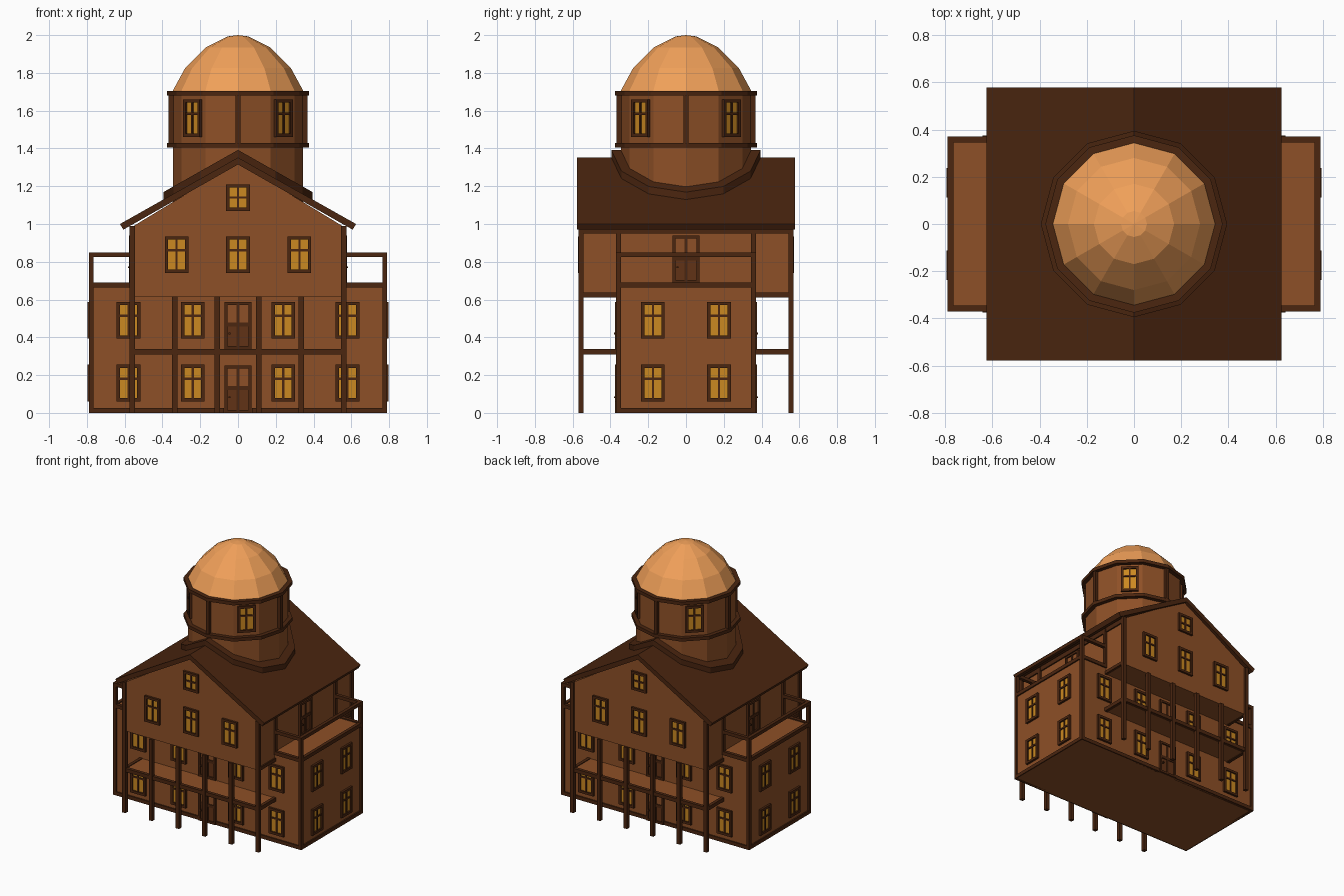
import bpy, bmesh, math
from mathutils import Matrix, Vector

if "Cube" in bpy.data.objects:
    bpy.data.objects.remove(bpy.data.objects["Cube"])


def material(name, r, g, b):
    m = bpy.data.materials.new(name)
    m.diffuse_color = (r, g, b, 1)
    m.use_nodes = True
    m.node_tree.nodes["Principled BSDF"].inputs["Base Color"].default_value = m.diffuse_color
    return m


WALL = material("wall_brown", 0.27, 0.08, 0.02)
DARK = material("dark_timber", 0.07, 0.019, 0.005)
LEAF = material("door_wood", 0.12, 0.032, 0.008)
GLASS = material("amber_glass", 0.60, 0.25, 0.015)
DOME = material("dome_copper", 0.87, 0.35, 0.10)


def finish(name, bm, mat):
    bmesh.ops.recalc_face_normals(bm, faces=bm.faces)
    me = bpy.data.meshes.new(name)
    bm.to_mesh(me)
    bm.free()
    me.materials.append(mat)
    ob = bpy.data.objects.new(name, me)
    bpy.context.collection.objects.link(ob)
    return ob


def boxes(name, mat, items, mw=None):
    """One object from boxes given as (x0, x1, y0, y1, z0, z1)."""
    bm = bmesh.new()
    for x0, x1, y0, y1, z0, z1 in items:
        m = Matrix.Translation(((x0 + x1) / 2, (y0 + y1) / 2, (z0 + z1) / 2))
        m = m @ Matrix.Diagonal((x1 - x0, y1 - y0, z1 - z0, 1))
        bmesh.ops.create_cube(bm, size=1, matrix=m)
    ob = finish(name, bm, mat)
    if mw is not None:
        ob.matrix_world = mw
    return ob


def extrude_y(name, mat, profile, half):
    bm = bmesh.new()
    f = bm.faces.new([bm.verts.new((x, -half, z)) for x, z in profile])
    r = bmesh.ops.extrude_face_region(bm, geom=[f])
    vs = [v for v in r["geom"] if isinstance(v, bmesh.types.BMVert)]
    bmesh.ops.translate(bm, verts=vs, vec=(0, 2 * half, 0))
    return finish(name, bm, mat)


def lathe(name, mat, profile, closed=False, drop=0.0):
    """12-sided revolve; drop tilts heights to follow the roof slope."""
    bm = bmesh.new()
    rings = []
    for r, z in profile:
        ring = []
        for i in range(12):
            a = i * math.pi / 6
            x = r * math.cos(a)
            ring.append(bm.verts.new((x, r * math.sin(a), z - drop * abs(x))))
        rings.append(ring)
    pairs = list(zip(rings, rings[1:])) + ([(rings[-1], rings[0])] if closed else [])
    for a, b in pairs:
        for i in range(12):
            j = (i + 1) % 12
            bm.faces.new((a[i], a[j], b[j], b[i]))
    if not closed:
        bm.faces.new(rings[0])
        bm.faces.new(rings[-1])
    bmesh.ops.remove_doubles(bm, verts=bm.verts, dist=1e-5)
    return finish(name, bm, mat)


def on_wall(turn, across, dist, z):
    """Placement on a wall: turn 0 = front, 90 = right."""
    return Matrix.Rotation(math.radians(turn), 4, "Z") @ Matrix.Translation((across, -dist, z))


def frame(w, h, t, d):
    return [(-w, -w + t, -d, 0, 0, h), (w - t, w, -d, 0, 0, h),
            (-w, w, -d, 0, h - t, h), (-w, w, -d, 0, 0, t)]


def window(mw, h=0.195, w=0.0625, split=0.62):
    boxes("window_frame", DARK, frame(w, h, 0.018, 0.016) + [
        (-0.006, 0.006, -0.012, 0, 0, h),
        (-w, w, -0.012, 0, h * split - 0.006, h * split + 0.006)], mw)
    boxes("window_glass", GLASS, [(-w + 0.01, w - 0.01, -0.005, 0.002, 0.01, h - 0.01)], mw)


def door(mw, h=0.25, w=0.072):
    boxes("door_frame", DARK, frame(w, h, 0.016, 0.016) + [
        (-0.007, 0.007, -0.012, 0, 0, h), (-w, w, -0.012, 0, 0.12, 0.142)], mw)
    boxes("door_leaf", LEAF, [(-w + 0.01, w - 0.01, -0.005, 0.002, 0.005, 0.125)], mw)
    boxes("door_panes", WALL, [(-w + 0.01, w - 0.01, -0.006, 0.002, 0.13, h - 0.01)], mw)
    boxes("door_handle", DARK, [(-0.05, -0.04, -0.022, 0, 0.078, 0.088)], mw)


S = (-1, 1)

# Lower and upper house bodies
boxes("lower_house", WALL, [(-0.78, 0.78, -0.36, 0.36, 0, 0.682)])
extrude_y("upper_house", WALL, [(-0.56, 0.615), (0.56, 0.615), (0.56, 0.985),
                               (0, 1.325), (-0.56, 0.985)], 0.555)

# Gable roof
extrude_y("roof", DARK, [(0, 1.352), (0.625, 1.0), (0.607, 0.97), (0, 1.315),
                        (-0.607, 0.97), (-0.625, 1.0)], 0.578)

# Base strip, terrace border and terrace railings
trim, rails, posts, eaves = [], [], [], []
for s in S:
    x0, x1 = sorted((s * 0.765, s * 0.79))
    trim += [(x0, x1, -0.37, 0.37, 0, 0.027), (x0, x1, -0.37, 0.37, 0.663, 0.69)]
    rails.append((x0, x1, -0.37, 0.37, 0.825, 0.85))
    e0, e1 = sorted((s * 0.55, s * 0.57))
    eaves.append((e0, e1, -0.555, 0.555, 0.95, 0.985))
    for t in S:
        y0, y1 = sorted((t * 0.345, t * 0.37))
        a0, a1 = sorted((s * 0.075, s * 0.78))
        b0, b1 = sorted((s * 0.55, s * 0.78))
        trim += [(a0, a1, y0, y1, 0, 0.027), (b0, b1, y0, y1, 0.663, 0.69)]
        rails.append((b0, b1, y0, y1, 0.825, 0.85))
        posts.append((x0, x1, y0, y1, 0, 0.845))
        posts.append((min(s * 0.55, s * 0.575), max(s * 0.55, s * 0.575), y0, y1, 0.67, 0.98))
        # overhang edge beam
        c0, c1 = sorted((t * 0.36, t * 0.565))
        eaves.append((e0, e1, c0, c1, 0.612, 0.637))
boxes("base_and_terrace_trim", DARK, trim)
boxes("terrace_rails", DARK, rails)
boxes("corner_posts", DARK, posts)
boxes("wall_beams", DARK, eaves)

# Front and back galleries with columns
for t in S:
    y0, y1 = sorted((t * 0.542, t * 0.57))
    cols = []
    for s in S:
        for x, top in ((0.11, 0.617), (0.335, 0.617), (0.56, 0.99)):
            cols.append((s * x - 0.014, s * x + 0.014, y0, y1, 0, top))
    boxes("gallery_columns", DARK, cols)
    boxes("gallery_floor", WALL, [(-0.56, 0.56, min(t * 0.35, t * 0.55), max(t * 0.35, t * 0.55), 0.315, 0.333)])
    g = sorted((t * 0.36, t * 0.565))
    f = sorted((t * 0.54, t * 0.565))
    boxes("gallery_edge", DARK, [(-0.57, 0.57, *f, 0.31, 0.338)] +
          [(s * 0.56 - 0.012, s * 0.56 + 0.012, *g, 0.31, 0.338) for s in S])

# Windows and doors, repeated on opposite sides
for turn in (0, 180):
    for z in (0.06, 0.393):
        for x in (-0.58, -0.24, 0.24, 0.58):
            window(on_wall(turn, x, 0.36, z))
    for z in (0.0, 0.337):
        door(on_wall(turn, 0, 0.36, z))
    for x in (-0.325, 0, 0.325):
        window(on_wall(turn, x, 0.555, 0.74))
    window(on_wall(turn, 0, 0.555, 1.07), h=0.14, split=0.5)
    for z in (0.06, 0.393):
        for y in (-0.175, 0.175):
            window(on_wall(turn + 90, y, 0.78, z))
    door(on_wall(turn + 90, 0, 0.56, 0.688))

# Tower drum, skirt, rings and dome
lathe("tower_drum", WALL, [(0.345, 1.05), (0.345, 1.70)])
lathe("tower_skirt", DARK, [(0.395, 1.34), (0.395, 1.392), (0.34, 1.392), (0.34, 1.34)],
      closed=True, drop=0.565)
for z in (1.405, 1.68):
    lathe("tower_ring", DARK, [(0.376, z), (0.376, z + 0.025), (0.335, z + 0.025), (0.335, z)], closed=True)
lathe("dome", DOME, [(0.347, 1.69), (0.343, 1.71), (0.28, 1.825), (0.17, 1.935), (0.055, 1.993), (0.0005, 2.0)])

# Tower posts and windows
for k in range(4):
    boxes("tower_post", DARK, [(-0.013, 0.013, -0.012, 0.02, 0, 0.29)], on_wall(90 * k, 0, 0.355, 1.41))
    window(on_wall(90 * k + 45, 0, 0.345 * math.cos(math.pi / 12), 1.46), h=0.2)
